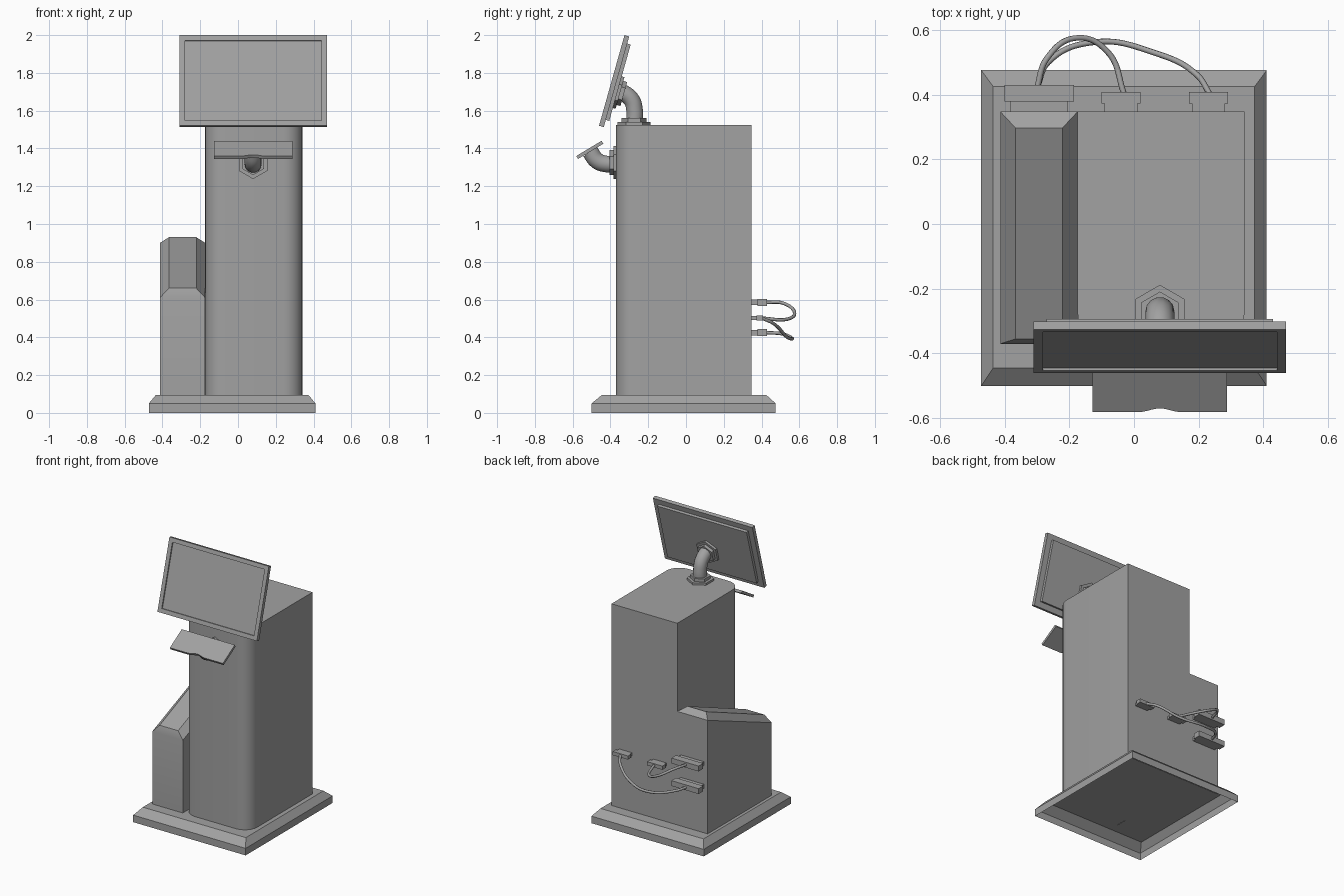
import bpy, bmesh, math
from mathutils import Matrix, Vector

if "Cube" in bpy.data.objects:
    bpy.data.objects.remove(bpy.data.objects["Cube"], do_unlink=True)

# One grey for the whole kiosk
grey = bpy.data.materials.new("plain grey")
grey.use_nodes = True
tone = (0.36, 0.36, 0.36, 1)
grey.diffuse_color = tone
grey.node_tree.nodes["Principled BSDF"].inputs["Base Color"].default_value = tone


def finish(name, bm, place=None):
    """Turn a bmesh into a named, smoothed-by-angle object."""
    bmesh.ops.recalc_face_normals(bm, faces=bm.faces[:])
    mesh = bpy.data.meshes.new(name)
    bm.to_mesh(mesh)
    bm.free()
    mesh.materials.append(grey)
    obj = bpy.data.objects.new(name, mesh)
    bpy.context.collection.objects.link(obj)
    if place:
        obj.matrix_world = place
    bpy.ops.object.select_all(action='DESELECT')
    obj.select_set(True)
    bpy.context.view_layer.objects.active = obj
    bpy.ops.object.shade_smooth_by_angle(angle=math.radians(35))
    return obj


def loft(name, rings, bottom=True, place=None):
    """Skin a stack of equal-length rings and cap it."""
    bm = bmesh.new()
    loops = [[bm.verts.new(p) for p in ring] for ring in rings]
    n = len(loops[0])
    for low, high in zip(loops, loops[1:]):
        for i in range(n):
            j = (i + 1) % n
            bm.faces.new((low[i], low[j], high[j], high[i]))
    bm.faces.new(loops[-1])
    if bottom:
        bm.faces.new(loops[0][::-1])
    return finish(name, bm, place)


def rect(x0, x1, y0, y1, z_front, z_back=None):
    zb = z_front if z_back is None else z_back
    return [(x0, y0, z_front), (x1, y0, z_front), (x1, y1, zb), (x0, y1, zb)]


def box(name, x0, x1, y0, y1, z0, z1, place=None):
    return loft(name, [rect(x0, x1, y0, y1, z0), rect(x0, x1, y0, y1, z1)], place=place)


def tilted(center, degrees):
    """Frame turned about x: local z becomes the outward direction."""
    return Matrix.Translation(center) @ Matrix.Rotation(math.radians(degrees), 4, 'X')


def flange(name, place):
    """Hexagonal plate with a smaller raised step."""
    def ring(r, z):
        return [(r * math.sin(k * math.pi / 3), r * math.cos(k * math.pi / 3), z)
                for k in range(6)]
    loft(name, [ring(0.087, 0), ring(0.087, 0.015), ring(0.066, 0.015), ring(0.066, 0.036)],
         place=place)


def tube(name, points, radius, sides):
    curve = bpy.data.curves.new(name, 'CURVE')
    curve.dimensions = '3D'
    curve.bevel_depth = radius
    curve.bevel_resolution = sides
    curve.resolution_u = 10
    curve.use_fill_caps = True
    curve.materials.append(grey)
    spline = curve.splines.new('BEZIER')
    spline.bezier_points.add(len(points) - 1)
    for bp, p in zip(spline.bezier_points, points):
        bp.co = p
        bp.handle_left_type = bp.handle_right_type = 'AUTO'
    obj = bpy.data.objects.new(name, curve)
    bpy.context.collection.objects.link(obj)
    bpy.ops.object.select_all(action='DESELECT')
    obj.select_set(True)
    bpy.context.view_layer.objects.active = obj
    bpy.ops.object.convert(target='MESH')


# Plinth: hollow underneath, bevelled top edge
loft("plinth", [rect(-0.472, 0.41, -0.5, 0.475, 0),
                rect(-0.472, 0.41, -0.5, 0.475, 0.05),
                rect(-0.435, 0.373, -0.445, 0.425, 0.095)], bottom=False)

# Main column with rounded front corners
R = 0.1
outline = [(0.342, 0.347), (-0.175, 0.347)]
for cx, start in ((-0.175 + R, 180), (0.342 - R, 270)):
    for k in range(7):
        a = math.radians(start + 15 * k)
        outline.append((cx + R * math.cos(a), -0.27 + R * math.sin(a)))
loft("column", [[(x, y, z) for x, y in outline] for z in (0.093, 1.525)])

# Side cabinet with a sloping bevelled lid
loft("side_cabinet", [rect(-0.413, -0.174, -0.37, 0.347, 0.093),
                      rect(-0.413, -0.174, -0.37, 0.347, 0.61, 0.9),
                      rect(-0.366, -0.221, -0.355, 0.297, 0.66, 0.93)])

# Display: front slab with a recessed screen, plus a rear housing
MX = 0.08
display = tilted((MX, -0.393, 1.76), 74.3)
bm = bmesh.new()
bmesh.ops.create_cube(bm, size=1, matrix=Matrix.Translation((0, 0, -0.013))
                      @ Matrix.Diagonal((0.78, 0.498, 0.026, 1)))
front = [f for f in bm.faces if f.normal.z > 0.9]
bmesh.ops.inset_region(bm, faces=front, thickness=0.04)
bmesh.ops.inset_region(bm, faces=front, thickness=0.001, depth=-0.008)
finish("display_panel", bm, display)
box("display_housing", -0.35, 0.35, -0.21, 0.21, -0.045, -0.025, display)

# Display neck and its flanges
flange("neck_base_flange", tilted((MX, -0.275, 1.525), 0))
flange("neck_display_flange", display @ Matrix.Translation((0, -0.052, -0.045))
       @ Matrix.Rotation(math.pi, 4, 'X'))
tube("display_neck", [(MX, -0.272, 1.53), (MX, -0.272, 1.6), (MX, -0.287, 1.655),
                      (MX, -0.325, 1.69), (MX, -0.365, 1.705)], 0.045, 5)

# Front shelf: thin plate with a shallow finger notch in its near edge
edge = [(0.208, 0.078), (-0.208, 0.078), (-0.208, -0.078)]
for k in range(11):
    t = k / 10
    edge.append((-0.065 + 0.13 * t, -0.078 + 0.013 * math.sin(math.pi * t) ** 2))
edge.append((0.208, -0.078))
loft("shelf_plate", [[(x, y, z) for x, y in edge] for z in (-0.018, 0)],
     place=tilted((MX, -0.514, 1.4), 31))

# Shelf arm and flange
flange("arm_flange", tilted((MX, -0.369, 1.325), 90))
tube("shelf_arm", [(MX, -0.372, 1.32), (MX, -0.425, 1.318), (MX, -0.472, 1.336),
                   (MX, -0.508, 1.384)], 0.045, 5)


# Plugs on the back: narrow neck, wider body
def plug(name, x, z, half_w, half_h, y_mid, y_end):
    box(name + "_neck", x - half_w * 0.84, x + half_w * 0.84, 0.34, y_mid,
        z - half_h * 0.75, z + half_h * 0.75)
    box(name + "_body", x - half_w, x + half_w, y_mid, y_end, z - half_h, z + half_h)


for label, z in (("upper", 0.585), ("lower", 0.425)):
    plug(label + "_wide_plug", -0.293, z, 0.107, 0.019, 0.378, 0.43)
for label, x in (("inner", -0.04), ("outer", 0.23)):
    plug(label + "_small_plug", x, 0.502, 0.06, 0.013, 0.372, 0.408)

# Looping cables between the plugs
tube("upper_cable", [(-0.3, 0.42, 0.585), (-0.27, 0.51, 0.582), (-0.175, 0.575, 0.53),
                     (-0.08, 0.53, 0.495), (-0.03, 0.4, 0.502)], 0.009, 2)
tube("lower_cable", [(-0.3, 0.42, 0.425), (-0.265, 0.5, 0.42), (-0.12, 0.562, 0.395),
                     (0.06, 0.53, 0.405), (0.195, 0.46, 0.475), (0.235, 0.4, 0.502)], 0.009, 2)
